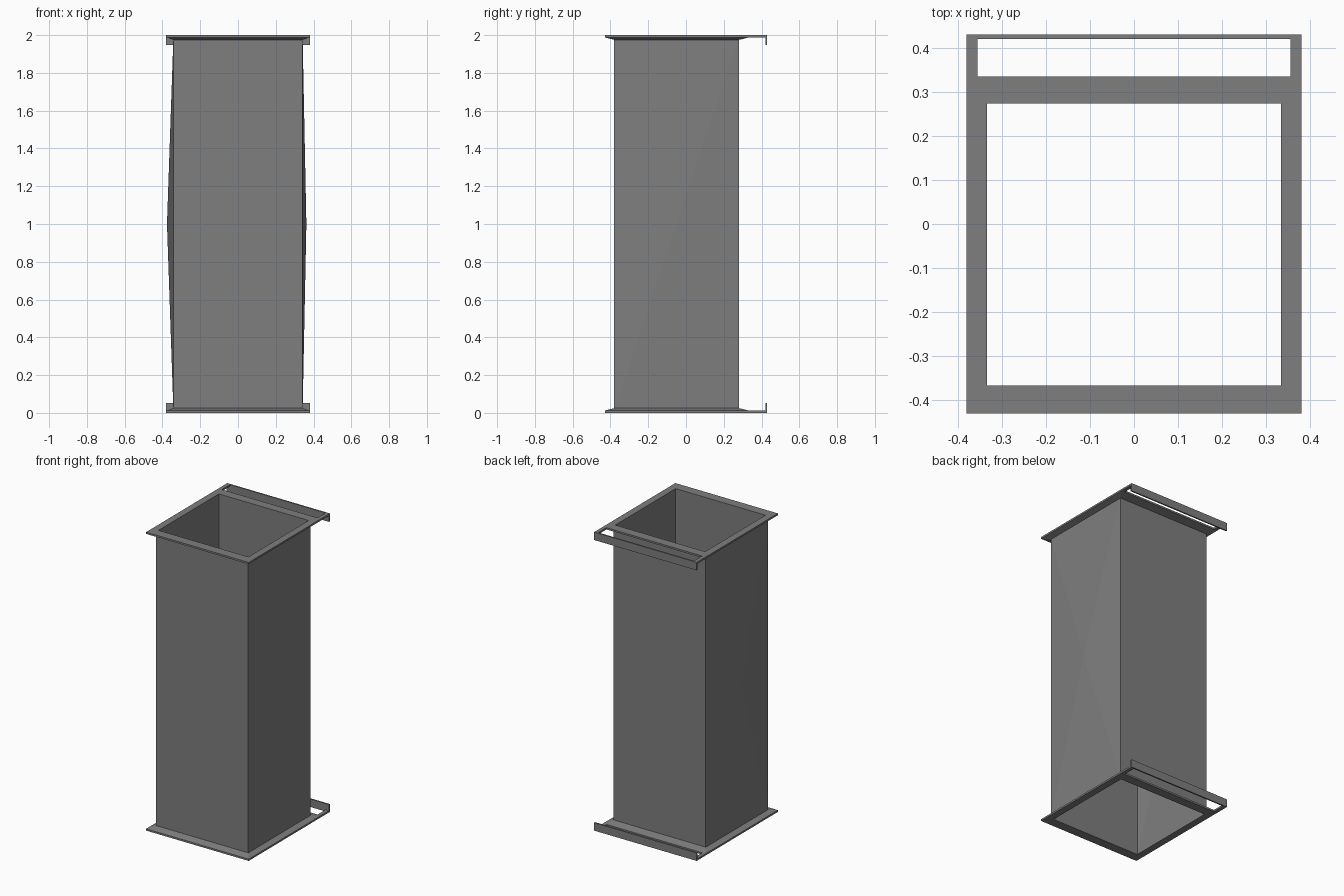
import bpy, bmesh

cube = bpy.data.objects.get("Cube")
if cube:
    bpy.data.objects.remove(cube, do_unlink=True)

# Single painted-metal colour
metal = bpy.data.materials.new("dark_grey_metal")
metal.use_nodes = True
GREY = (0.21, 0.21, 0.21, 1)
metal.diffuse_color = GREY
bsdf = next(n for n in metal.node_tree.nodes if n.type == 'BSDF_PRINCIPLED')
bsdf.inputs["Base Color"].default_value = GREY

MID = 1.0                           # mid height, used as every part's origin
OUTER = (0.38, -0.43, 0.335)        # rectangles: half width, front y, back y
WALL = (0.342, -0.38, 0.28)
HOLE = (0.333, -0.366, 0.273)


def finish(name, bm, mirror=False):
    bmesh.ops.recalc_face_normals(bm, faces=bm.faces[:])
    mesh = bpy.data.meshes.new(name)
    bm.to_mesh(mesh)
    bm.free()
    mesh.materials.append(metal)
    obj = bpy.data.objects.new(name, mesh)
    obj.location.z = MID
    bpy.context.collection.objects.link(obj)
    if mirror:                      # repeat the top part at the bottom
        mod = obj.modifiers.new("Mirror", 'MIRROR')
        mod.use_axis = (False, False, True)
        mod.use_mirror_merge = False
    return obj


def ring_loft(bm, rings):
    """Join rectangles (rect, z) in a closed cycle, giving a hollow frame."""
    loops = []
    for (w, y0, y1), z in rings:
        corners = ((-w, y0), (w, y0), (w, y1), (-w, y1))
        loops.append([bm.verts.new((x, y, z - MID)) for x, y in corners])
    for a, b in zip(loops, loops[1:] + loops[:1]):
        for i in range(4):
            j = (i + 1) % 4
            bm.faces.new((a[i], a[j], b[j], b[i]))


def box(name, x, y, z):
    bm = bmesh.new()
    bmesh.ops.create_cube(bm, size=1)
    for v in bm.verts:
        for axis, (lo, hi) in enumerate((x, y, (z[0] - MID, z[1] - MID))):
            v.co[axis] = hi if v.co[axis] > 0 else lo
    return finish(name, bm, mirror=True)


# Duct walls, with the two side panels creased outwards to a centre point
bm = bmesh.new()
ring_loft(bm, [(WALL, 0.01), (WALL, 1.99), (HOLE, 1.99), (HOLE, 0.01)])
bm.normal_update()
sides = [f for f in bm.faces if abs(f.normal.x) > 0.9]
for v in bmesh.ops.poke(bm, faces=sides)["verts"]:
    v.co.x += 0.02 if v.co.x > 0 else -0.034
finish("duct_walls", bm)

# Flange frame with a sloping underside
bm = bmesh.new()
ring_loft(bm, [(HOLE, 2.0), (OUTER, 2.0), (OUTER, 1.988),
               (WALL, 1.975), (HOLE, 1.975)])
finish("end_flanges", bm, mirror=True)

# Arms beside the back slot, and the folded lip closing it
for name, s in (("left", 1), ("right", -1)):
    box(name + "_slot_arms", sorted((s * 0.355, s * 0.38)),
        (0.335, 0.42), (1.988, 2.0))
box("back_lips", (-0.38, 0.38), (0.42, 0.43), (1.947, 2.0))
